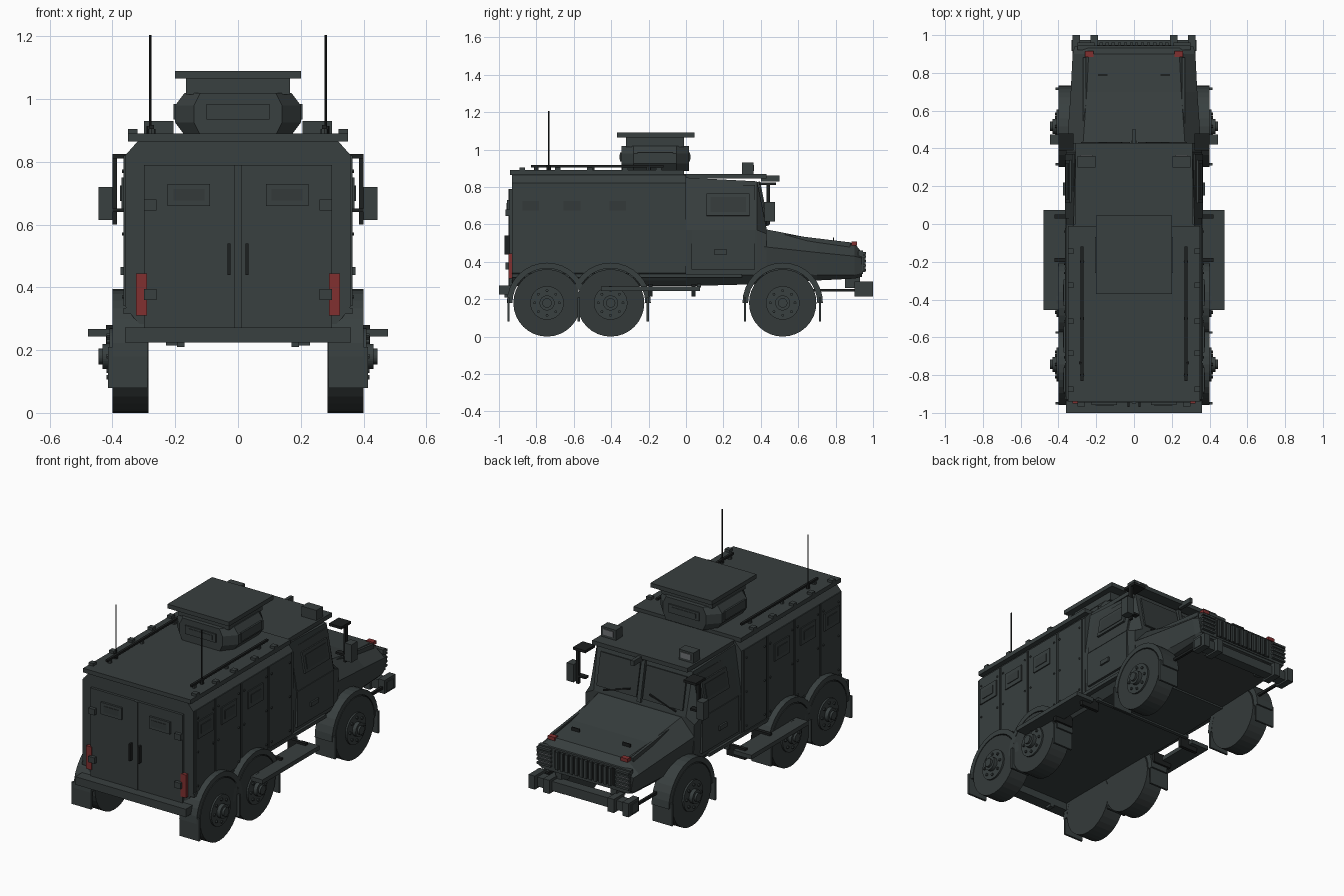
import bpy, bmesh, math
from mathutils import Matrix, Vector

default = bpy.data.objects.get("Cube")
if default:
    bpy.data.objects.remove(default)


def material(name, red, green, blue):
    mat = bpy.data.materials.new(name)
    mat.use_nodes = True
    colour = (red, green, blue, 1)
    mat.diffuse_color = colour
    shader = next(n for n in mat.node_tree.nodes if n.type == "BSDF_PRINCIPLED")
    shader.inputs["Base Color"].default_value = colour
    shader.inputs["Roughness"].default_value = .8
    return mat


PAINT = material("dark_green_grey_paint", .04, .05, .05)
RUBBER = material("tyre_rubber", .034, .042, .042)
BLACK = material("black_metal", .012, .014, .014)
RED = material("red_lamp", .22, .03, .03)
LENS = material("grey_lens", .16, .17, .18)


def finish(name, bm, mat, mirror):
    """Turn a bmesh into an object, optionally mirrored across the middle."""
    bmesh.ops.recalc_face_normals(bm, faces=bm.faces)
    mesh = bpy.data.meshes.new(name)
    bm.to_mesh(mesh)
    bm.free()
    mesh.materials.append(mat)
    obj = bpy.data.objects.new(name, mesh)
    bpy.context.scene.collection.objects.link(obj)
    if mirror:
        obj.modifiers.new("Mirror", "MIRROR").use_mirror_merge = False
    return obj


def add_box(bm, xs, ys, zs, turn=None):
    low, high = (Vector(v) for v in zip(xs, ys, zs))
    matrix = Matrix.Translation((low + high) / 2)
    if turn:
        matrix = matrix @ Matrix.Rotation(turn[1], 4, turn[0])
    size = high - low
    bmesh.ops.create_cube(bm, size=1, matrix=matrix @ Matrix.Diagonal((*size, 1)))


def box(name, xs, ys, zs, mat=PAINT, turn=None):
    """A box; a single x value means a centred half width, a pair is mirrored."""
    centred = not isinstance(xs, tuple)
    bm = bmesh.new()
    add_box(bm, (-xs, xs) if centred else xs, ys, zs, turn)
    return finish(name, bm, mat, not centred)


def boxes(name, spans, mat=PAINT):
    """Several mirrored boxes joined as one part."""
    bm = bmesh.new()
    for span in spans:
        add_box(bm, *span)
    return finish(name, bm, mat, True)


def loft(name, sections, mat=PAINT):
    """Skin symmetric sections, each a y position and a half outline of (x, z)."""
    bm = bmesh.new()
    rings = []
    for y, half in sections:
        outline = half + [(-x, z) for x, z in reversed(half)]
        rings.append([bm.verts.new((x, y, z)) for x, z in outline])
    for a, b in zip(rings, rings[1:]):
        for i in range(len(a)):
            j = (i + 1) % len(a)
            bm.faces.new((a[i], a[j], b[j], b[i]))
    bm.faces.new(rings[0])
    bm.faces.new(rings[-1])
    return finish(name, bm, mat, False)


def rods(name, spots, radius, length, axis="X", mat=PAINT, sides=24):
    """Mirrored cylinders lying along one axis."""
    bm = bmesh.new()
    turn = Matrix.Rotation(math.pi / 2, 4, "Y") if axis == "X" else Matrix()
    for spot in spots:
        bmesh.ops.create_cone(bm, cap_ends=True, segments=sides, radius1=radius,
                              radius2=radius, depth=length,
                              matrix=Matrix.Translation(spot) @ turn)
    return finish(name, bm, mat, True)


# Hull, cab and bonnet
hull = [(.30, .27), (.33, .30), (.36, .34), (.36, .82), (.32, .865)]
loft("rear_hull", [(-.93, hull), (0, hull)])
cab_back = [(.30, .27), (.35, .33), (.36, .57), (.32, .85)]
cab_top = [(.30, .28), (.35, .33), (.36, .57), (.31, .83)]
cab_nose = [(.30, .28), (.35, .33), (.355, .55), (.30, .58)]
loft("cab", [(0, cab_back), (.38, cab_top), (.43, cab_nose)])
loft("bonnet", [(.42, [(.30, .29), (.34, .34), (.355, .48), (.27, .575)]),
                (.70, [(.29, .30), (.32, .33), (.335, .45), (.25, .52)]),
                (.90, [(.29, .31), (.31, .33), (.325, .43), (.24, .50)]),
                (.94, [(.28, .32), (.30, .34), (.315, .42), (.24, .45)])])

# Roof
box("roof_plate", .35, (-.94, -.01), (.865, .89))
box("cab_roof_plate", .31, (-.02, .43), (.845, .87))
box("cab_roof_ridge", .01, (.40, .50), (.83, .86))
rods("roof_rails", [(.275, y, .895) for y in (-.8, -.5, -.2)], .012, .02, "Z", sides=8)
box("roof_rail_bars", (.268, .282), (-.83, -.12), (.905, .917), BLACK)
boxes("roof_clamps", [((.32, .35), (y, y + .03), (.885, .905))
                      for y in (-.89, -.7, -.53, -.34, -.16)])
rods("antennas", [(.28, -.735, 1.045)], .004, .32, "Z", BLACK, 8)
rods("antenna_bases", [(.28, -.735, .9)], .012, .03, "Z", BLACK, 8)
box("roof_lamps", (.205, .30), (.30, .36), (.87, .93))
box("roof_lamp_lenses", (.22, .285), (.358, .364), (.885, .918), LENS)

# Turret
low = [(.17, .885), (.2, .925), (.2, .98), (.17, 1.02)]
end = [(.12, .885), (.14, .925), (.14, .98), (.12, 1.02)]
loft("turret", [(-.345, end), (-.28, low), (-.05, low), (.015, end)])
box("turret_collar", .165, (-.32, -.01), (1.015, 1.07))
box("turret_lid", .2, (-.37, .045), (1.065, 1.09))
box("turret_end_frames", .1, (-.352, .022), (.935, .985))
box("turret_end_ports", .08, (-.355, .025), (.947, .973), BLACK).data.materials[0] = PAINT
box("turret_side_frames", (.19, .206), (-.26, -.07), (.935, .985))

# Rear doors and lamps
box("rear_doors", (.01, .30), (-.945, -.92), (.27, .79))
box("rear_door_strip", .011, (-.95, -.93), (.27, .79))
box("rear_window_frames", (.09, .225), (-.957, -.94), (.66, .73))
box("rear_windows", (.107, .205), (-.96, -.95), (.677, .713), RUBBER)
boxes("rear_hinges", [((.26, .30), (-.965, -.94), (z, z + .035)) for z in (.36, .645)])
box("rear_handles", (.024, .034), (-.97, -.94), (.44, .54), BLACK)
box("tail_lamps", (.29, .325), (-.95, -.925), (.31, .445), RED)
box("rear_bumper", .36, (-1, -.93), (.225, .272))
box("tow_feet", (.17, .195), (-.97, -.93), (.21, .23))

# Side armour panels with bolts and gun ports
edges = [-.92, -.73, -.49, -.235, -.015]
pairs = list(zip(edges, edges[1:]))
boxes("side_panels", [((.355, .365), (a + .006, b - .006), (.34, .82)) for a, b in pairs])
bolts = [(.366, y, z) for a, b in pairs for y in (a + .025, b - .025)
         for z in (.37, .57, .77)]
rods("panel_bolts", bolts, .006, .008, sides=6)
ports = [-.83, -.61, -.365]
boxes("gun_port_plates", [((.36, .372), (y - .07, y + .07), (.65, .75)) for y in ports])
boxes("gun_port_slits", [((.37, .376), (y - .045, y + .045), (.675, .725)) for y in ports],
      RUBBER)
box("side_sills", (.33, .365), (-.93, .30), (.315, .335))

# Cab doors, windows and windscreen
box("lower_cab_doors", (.35, .365), (.03, .37), (.36, .57))
box("upper_cab_doors", (.332, .344), (.03, .37), (.57, .81), turn=("Y", -.17))
box("cab_window_frames", (.336, .352), (.11, .34), (.645, .765), turn=("Y", -.17))
box("cab_windows", (.34, .355), (.13, .32), (.665, .745), RUBBER, ("Y", -.17))
box("cab_door_handles", (.36, .375), (.15, .22), (.44, .465))
box("windscreen_panes", (.02, .28), (.40, .415), (.61, .80), RUBBER, ("X", .197))
box("windscreen_post", .012, (.40, .42), (.59, .83), turn=("X", .197))
box("wipers", (.06, .24), (.425, .435), (.62, .628), BLACK, ("Y", .3))

# Mirrors
box("mirror_housings", (.40, .445), (.42, .475), (.615, .72))
box("mirror_posts", (.385, .4), (.43, .45), (.6, .82), BLACK)
boxes("mirror_arms", [((.32, .40), (.39, .48), (.81, .825)),
                      ((.34, .40), (.42, .45), (.64, .652))], BLACK)

# Grille, lamps and bonnet fittings
box("grille_surround", .30, (.92, .945), (.335, .46))
box("grille_recess", .195, (.94, .948), (.345, .45), BLACK)
slats = [(i * .032 + .005, i * .032 + .022) for i in range(6)]
boxes("grille_slats", [(x, (.94, .96), (.345, .45)) for x in slats])
box("headlamps", (.215, .295), (.94, .95), (.355, .44), LENS)
boxes("headlamp_guards", [((.21, .30), (.945, .962), (z, z + .012))
                          for z in (.35, .374, .398, .422, .44)])
box("marker_lamps", (.215, .26), (.885, .915), (.488, .508), RED)
box("bonnet_handles", (.14, .19), (.785, .792), (.51, .53), BLACK)
box("bonnet_side_ridges", (.255, .27), (.44, .88), (.5, .53), turn=("X", -.12))

# Front bumper and struts
box("front_bumper", .33, (.915, .975), (.225, .28))
boxes("bumper_blocks", [(x, (.90, 1), (.215, .295)) for x in ((.19, .23), (.285, .325))])
box("bumper_mounts", (.16, .2), (.85, .93), (.26, .33))
box("bumper_struts", (.30, .315), (.68, .92), (.24, .255), BLACK)

# Side steps
box("side_steps", (.36, .478), (-.455, .075), (.243, .268))
boxes("step_brackets", [((.30, .42), (y, y + .02), (.215, .28)) for y in (-.2, .03)], BLACK)
box("floor_cross_bar", .33, (.06, .08), (.262, .28))

# Wheels
axles = [-.743, -.403, .517]
hub_height = .18
for label, x, radius, width, mat in (
        ("tyres", .3425, .18, .115, RUBBER),
        ("wheel_rims", .40, .09, .02, PAINT),
        ("wheel_hubs", .415, .04, .035, PAINT),
        ("hub_caps", .43, .025, .03, PAINT)):
    rods(label, [(x, y, hub_height) for y in axles], radius, width, mat=mat, sides=32)
nuts = [(.412, y + .066 * math.cos(k * math.pi / 4), hub_height + .066 * math.sin(k * math.pi / 4))
        for y in axles for k in range(8)]
rods("wheel_nuts", nuts, .008, .014, sides=6)


def mudguards(name, steps=16):
    """Half round shells over the tyres."""
    bm = bmesh.new()
    for y in axles:
        rings = []
        for i in range(steps + 1):
            angle = math.pi * i / steps
            rings.append([bm.verts.new((x, y + r * math.cos(angle),
                                        hub_height + r * math.sin(angle)))
                          for x, r in ((.288, .185), (.288, .215), (.40, .215), (.40, .185))])
        for a, b in zip(rings, rings[1:]):
            for i in range(4):
                bm.faces.new((a[i], a[i - 1], b[i - 1], b[i]))
        bm.faces.new(rings[0])
        bm.faces.new(rings[-1])
    return finish(name, bm, PAINT, True)


mudguards("mudguards")
flaps = [-.955, -.58, -.21, .31, .71]
boxes("mud_flaps", [((.288, .415), (y, y + .012), (.08, .21)) for y in flaps])
